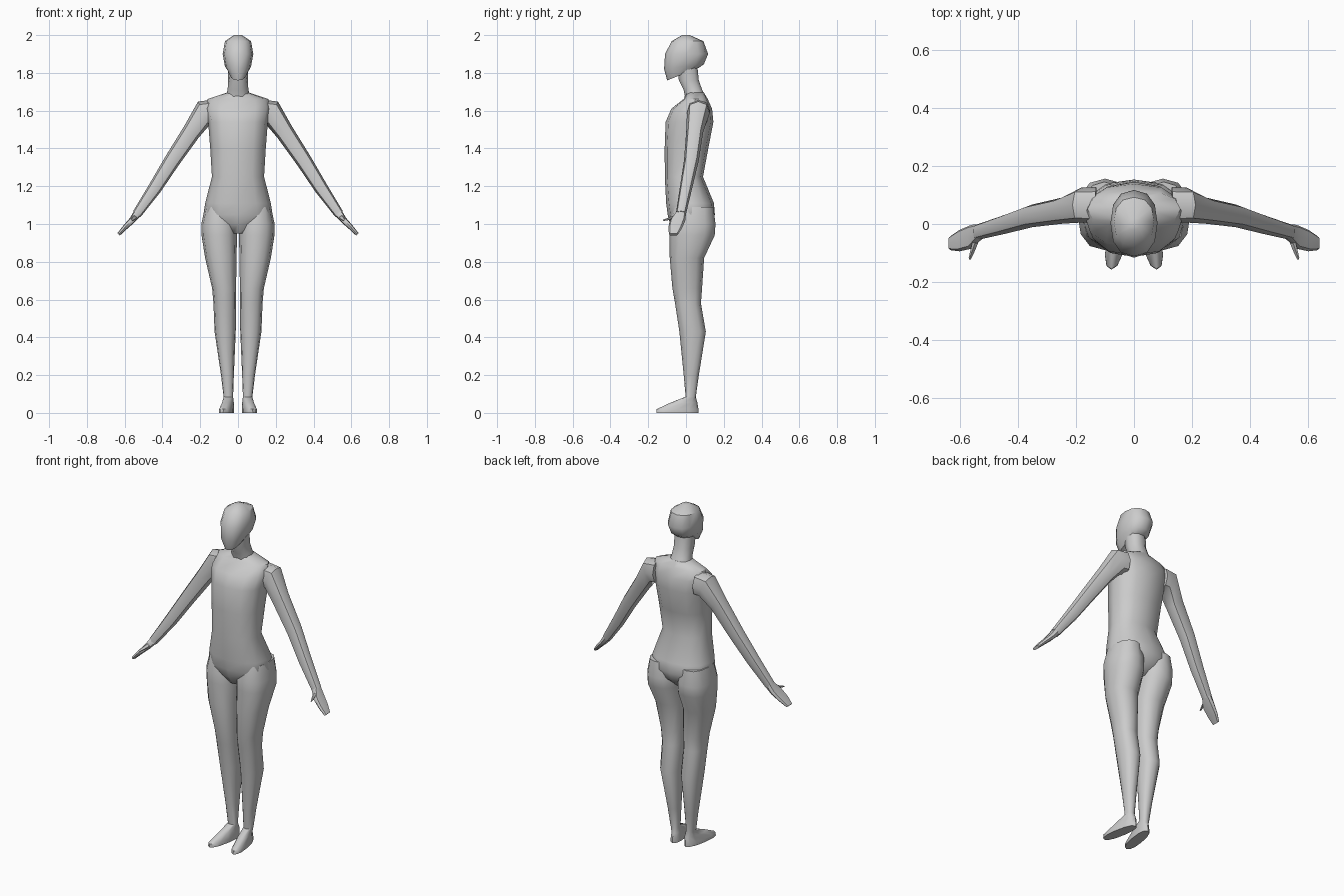
import bpy, bmesh, math


def loft(name, rings, sides=12, power=0.85, adjust=None, mirror=False):
    """Skin superellipse rings: (centre, half-width along u, half-depth along y, u tilt deg, z-per-y slope)."""
    bm = bmesh.new()
    loops = []
    for (cx, cy, cz), ru, rv, tilt, slope in rings:
        t = math.radians(tilt)
        loop = []
        for i in range(sides):
            a = 2 * math.pi * i / sides
            c, s = math.cos(a), math.sin(a)
            u = ru * math.copysign(abs(c) ** power, c)
            v = rv * math.copysign(abs(s) ** power, s)
            p = [cx + u * math.cos(t), cy + v, cz + u * math.sin(t) + slope * (cy + v)]
            loop.append(bm.verts.new(adjust(p) if adjust else p))
        loops.append(loop)
    for a, b in zip(loops, loops[1:]):
        for i in range(sides):
            j = (i + 1) % sides
            bm.faces.new((a[i], a[j], b[j], b[i]))
    bm.faces.new(loops[0])
    bm.faces.new(loops[-1])
    bmesh.ops.recalc_face_normals(bm, faces=bm.faces)
    mesh = bpy.data.meshes.new(name)
    bm.to_mesh(mesh)
    bm.free()
    obj = bpy.data.objects.new(name, mesh)
    bpy.context.collection.objects.link(obj)
    if mirror:
        pivot = obj.modifiers.new("mirror", 'MIRROR')
        pivot.use_mirror_merge = False
    bpy.ops.object.select_all(action='DESELECT')
    obj.select_set(True)
    bpy.context.view_layer.objects.active = obj
    bpy.ops.object.shade_smooth_by_angle(angle=math.radians(45))
    return obj


def level(z, x0, x1, front, back, slope=0):
    """Horizontal ring given by its extents."""
    return ((x0 + x1) / 2, (front + back) / 2, z), (x1 - x0) / 2, (back - front) / 2, 0, slope


# torso with shoulders
loft("torso", [level(z, -w, w, f, b, s) for z, w, f, b, s in (
    (0.95, 0.05, -0.05, 0.08, 0),
    (1.00, 0.14, -0.085, 0.135, 0),
    (1.05, 0.183, -0.097, 0.153, 0),
    (1.11, 0.174, -0.105, 0.148, 0),
    (1.25, 0.138, -0.112, 0.09, 0),
    (1.40, 0.147, -0.113, 0.118, 0),
    (1.54, 0.158, -0.108, 0.145, 0),
    (1.61, 0.170, -0.078, 0.138, 0),
    (1.662, 0.160, -0.012, 0.115, 0),
    (1.695, 0.060, 0.0, 0.095, 0))])

# neck
loft("neck", [level(z, -w, w, f, b) for z, w, f, b in (
    (1.64, 0.075, 0.0, 0.12),
    (1.71, 0.055, -0.015, 0.088),
    (1.76, 0.052, -0.04, 0.07),
    (1.84, 0.055, -0.05, 0.062))], sides=10)

# head, jaw ring sloping down to the chin
loft("head", [level(z, -w, w, f, b, s) for z, w, f, b, s in (
    (1.80, 0.042, -0.10, 0.07, 0.4),
    (1.835, 0.069, -0.116, 0.095, 0.12),
    (1.90, 0.081, -0.111, 0.117, 0),
    (1.968, 0.069, -0.076, 0.092, 0),
    (2.0, 0.02, -0.02, 0.02, 0))])


def toe_out(p):
    """Turn the foot outwards and narrow its toes."""
    if p[2] < 0.065:
        p[0] += 0.16 * (0.01 - p[1])
    return p


# legs with feet
loft("leg", [level(z, x0, x1, f, b) for z, x0, x1, f, b in (
    (0.0, 0.018, 0.085, -0.157, 0.066),
    (0.02, 0.018, 0.085, -0.155, 0.066),
    (0.055, 0.022, 0.078, -0.08, 0.060),
    (0.085, 0.026, 0.076, -0.002, 0.052),
    (0.20, 0.022, 0.090, -0.012, 0.068),
    (0.43, 0.012, 0.124, -0.035, 0.105),
    (0.58, 0.010, 0.130, -0.058, 0.079),
    (0.66, 0.010, 0.137, -0.072, 0.085),
    (0.82, 0.008, 0.174, -0.086, 0.096),
    (0.94, 0.005, 0.193, -0.088, 0.152),
    (1.0, 0.005, 0.194, -0.09, 0.156),
    (1.09, 0.03, 0.175, -0.07, 0.145))], adjust=toe_out, mirror=True)

# arms
loft("arm", [
    ((0.13, 0.065, 1.590), 0.068, 0.062, 88, 0),
    ((0.182, 0.065, 1.585), 0.070, 0.060, 65, 0),
    ((0.247, 0.046, 1.487), 0.049, 0.045, 38, 0),
    ((0.350, 0.028, 1.333), 0.042, 0.039, 33, 0),
    ((0.44, 0.0, 1.190), 0.036, 0.033, 34, 0),
    ((0.535, -0.027, 1.053), 0.025, 0.027, 38, 0)],
    sides=8, mirror=True)

# hands
loft("hand", [
    ((0.53, -0.026, 1.060), 0.022, 0.026, 38, 0),
    ((0.560, -0.044, 1.020), 0.017, 0.041, 42, 0),
    ((0.600, -0.057, 0.980), 0.013, 0.037, 42, 0),
    ((0.632, -0.066, 0.945), 0.009, 0.024, 42, 0)],
    sides=8, power=0.7, mirror=True)

# thumbs
loft("thumb", [
    ((0.537, -0.035, 1.045), 0.014, 0.020, 40, 0),
    ((0.552, -0.080, 1.030), 0.011, 0.014, 40, 0),
    ((0.564, -0.116, 1.020), 0.006, 0.007, 40, 0)],
    sides=6, mirror=True)
